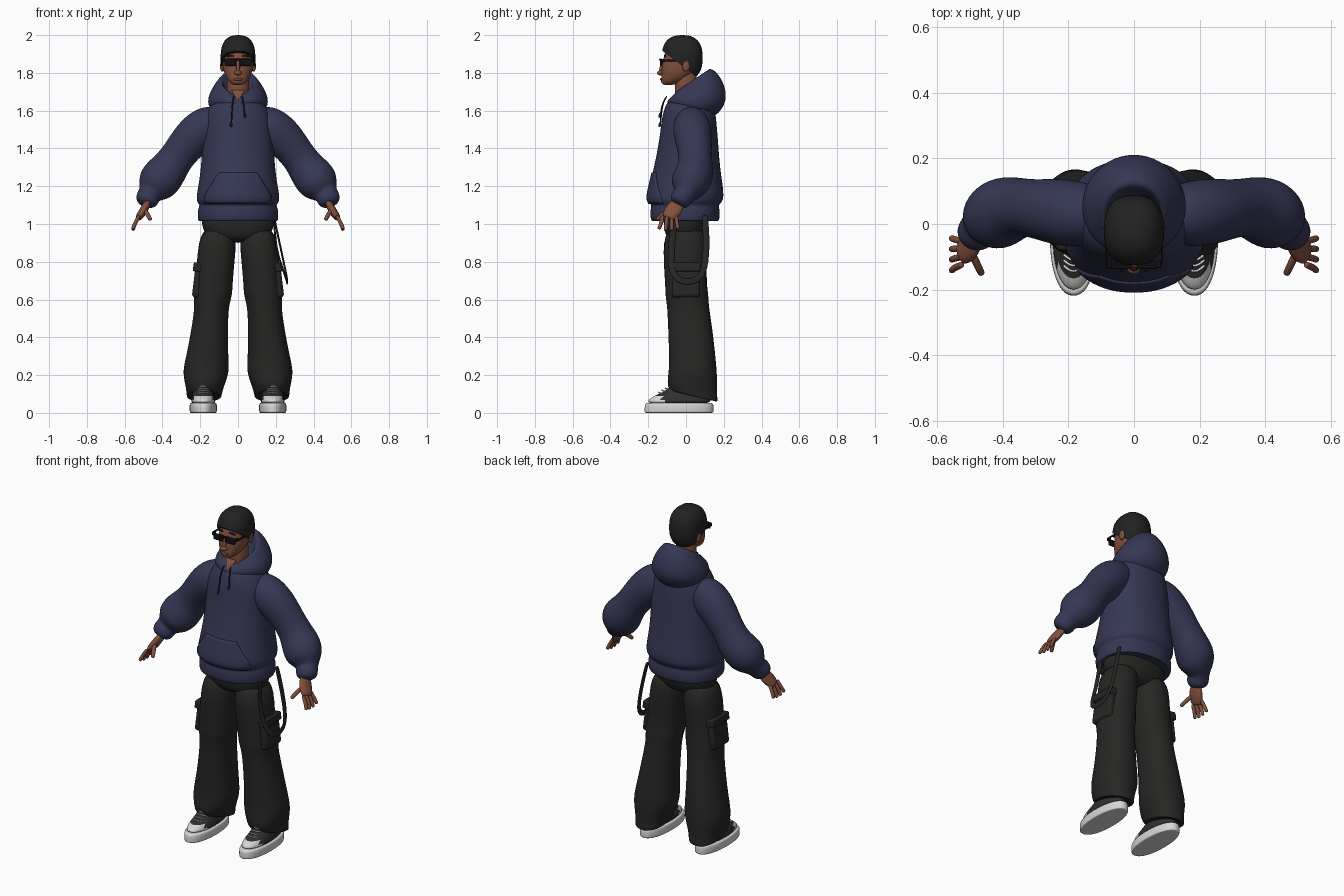
import bpy, bmesh
from math import sin, cos, pi, radians, copysign
from mathutils import Vector, Matrix

if "Cube" in bpy.data.objects:
    bpy.data.objects.remove(bpy.data.objects["Cube"])

SIDES = {"left": 1, "right": -1}


def material(name, *rgb):
    m = bpy.data.materials.new(name)
    m.use_nodes = True
    m.diffuse_color = (*rgb, 1)
    bsdf = m.node_tree.nodes["Principled BSDF"]
    bsdf.inputs["Base Color"].default_value = (*rgb, 1)
    bsdf.inputs["Roughness"].default_value = .8
    return m


NAVY = material("navy cloth", .036, .038, .088)
CORD = material("dark navy cord", .014, .015, .035)
BLACK = material("black cloth", .019, .019, .018)
SKIN = material("brown skin", .22, .08, .046)
LIPS = material("lip brown", .17, .055, .04)
HAIR = material("black hair", .016, .016, .016)
GLASS = material("glossy black", .005, .005, .006)
WHITE = material("white rubber", .68, .68, .67)
CANVAS = material("charcoal canvas", .03, .03, .03)


def finish(name, bm, materials, subdivisions=0):
    """Turn a bmesh into a named, shaded object."""
    bmesh.ops.recalc_face_normals(bm, faces=bm.faces[:])
    mesh = bpy.data.meshes.new(name)
    bm.to_mesh(mesh)
    bm.free()
    for m in materials:
        mesh.materials.append(m)
    mesh.shade_smooth()
    ob = bpy.data.objects.new(name, mesh)
    bpy.context.collection.objects.link(ob)
    if subdivisions:
        mod = ob.modifiers.new("smooth", "SUBSURF")
        mod.levels = mod.render_levels = subdivisions
    else:
        mesh.set_sharp_from_angle(angle=radians(40))
    return ob


def bridge(rings):
    """Join equal rings of points with faces and cap both ends."""
    bm = bmesh.new()
    loops = [[bm.verts.new(point) for point in ring] for ring in rings]
    for low, high in zip(loops, loops[1:]):
        for i in range(len(low)):
            bm.faces.new((low[i - 1], low[i], high[i], high[i - 1]))
    bm.faces.new(loops[0])
    bm.faces.new(loops[-1])
    return bm


def angles(count):
    return [2 * pi * i / count for i in range(count)]


def loft(name, rows, *materials, side=1, power=2.2, dip=0, centre=lambda z: 0, rule=None):
    """Stacked rings; row = half width, front y, back y, front z and, if tilted, back z."""
    rings = []
    for half, front, back, z, *tilted in rows:
        z_back = tilted[0] if tilted else z
        ring = []
        for a in angles(28):
            c = copysign(abs(cos(a)) ** (2 / power), cos(a))
            s = copysign(abs(sin(a)) ** (2 / power), sin(a))
            t = (1 + s) / 2
            ring.append((side * (centre(z) + half * c), front + (back - front) * t,
                         z + (z_back - z) * t - dip * max(0, -s) ** 8))
        rings.append(ring)
    bm = bridge(rings)
    if rule:
        for face in bm.faces:
            face.material_index = rule(face.calc_center_median())
    return finish(name, bm, materials, 2)


def tube(name, path, mat, radius=0, side=1, flat=1, ref=(0, 1, 0), count=12):
    """Round-ended tube; a path point may carry its own radius."""
    points = [Vector(p[:3]) for p in path]
    last = len(path) - 1
    rings = []
    for i, p in enumerate(path):
        r = p[3] if len(p) > 3 else radius
        along = (points[min(i + 1, last)] - points[max(i - 1, 0)]).normalized()
        u = along.cross(Vector(ref)).normalized()
        v = u.cross(along) * flat
        steps = [(-.4, .6)] * (i == 0) + [(0, 1)] + [(.4, .6)] * (i == last)
        for ahead, scale in steps:
            ring = [points[i] + r * (along * ahead + scale * (u * cos(a) + v * sin(a)))
                    for a in angles(count)]
            rings.append([(side * q.x, q.y, q.z) for q in ring])
    return finish(name, bridge(rings), [mat], 2)


def place(bm, centre, half, tilt=0):
    bmesh.ops.transform(bm, verts=bm.verts, matrix=Matrix.Translation(centre)
                        @ Matrix.Rotation(radians(tilt), 4, "Y") @ Matrix.Diagonal((*half, 1)))


def box(name, centre, half, mat, bevel=.003, tilt=0):
    bm = bmesh.new()
    bmesh.ops.create_cube(bm, size=2)
    place(bm, centre, half, tilt)
    mod = finish(name, bm, [mat]).modifiers.new("soft edges", "BEVEL")
    mod.width, mod.segments = bevel, 2


def ball(name, centre, half, mat, power=2, cut=None):
    """Ellipsoid, optionally squarer and cut off below a plane."""
    bm = bmesh.new()
    bmesh.ops.create_uvsphere(bm, u_segments=32, v_segments=20, radius=1)
    for v in bm.verts:
        v.co = [copysign(abs(k) ** (2 / power), k) for k in v.co]
    place(bm, centre, half)
    if cut:
        bmesh.ops.bisect_plane(bm, geom=bm.verts[:] + bm.edges[:] + bm.faces[:],
                               plane_co=cut[0], plane_no=cut[1], clear_inner=True)
        bmesh.ops.holes_fill(bm, edges=bm.edges[:])
    return finish(name, bm, [mat])


# Hoodie body with a ribbed hem, and the hood lying on the shoulders
torso = loft("hoodie_body", [
    (.19, -.16, .16, 1.03), (.21, -.18, .17, 1.01), (.215, -.19, .18, 1.03),
    (.215, -.19, .18, 1.08), (.2, -.18, .17, 1.1), (.225, -.21, .2, 1.12),
    (.215, -.2, .2, 1.18), (.195, -.17, .18, 1.3), (.19, -.14, .17, 1.45),
    (.18, -.13, .16, 1.56), (.15, -.11, .15, 1.63), (.1, -.08, .12, 1.67)], NAVY)
loft("hood", [
    (.13, -.09, .13, 1.64, 1.55), (.16, -.1, .19, 1.65, 1.6), (.16, -.1, .22, 1.67, 1.67),
    (.14, -.09, .2, 1.68, 1.75), (.11, -.075, .16, 1.69, 1.81), (.09, -.06, .12, 1.7, 1.83),
    (.08, -.05, .1, 1.69, 1.79), (.06, -.04, .08, 1.66, 1.7)], NAVY, power=2, dip=.02)

# Front pouch wrapped onto the body
bm = bmesh.new()
bmesh.ops.create_grid(bm, x_segments=20, y_segments=12, size=1)
for v in bm.verts:
    t = (v.co.y + 1) / 2
    v.co = (v.co.x * min(.175, .2 - .1 * t), -.4, 1.11 + .16 * t)
pouch = finish("front_pouch", bm, [NAVY])
wrap = pouch.modifiers.new("wrap", "SHRINKWRAP")
wrap.target = torso
wrap.wrap_method, wrap.wrap_mode = "PROJECT", "ABOVE_SURFACE"
wrap.use_project_y, wrap.offset = True, .002
thick = pouch.modifiers.new("thickness", "SOLIDIFY")
thick.thickness, thick.offset = .009, 0

# Neck and the skin showing in the collar opening
tube("neck", [(0, 0, 1.64), (0, 0, 1.8)], SKIN, radius=.06, count=24)
bm = bmesh.new()
bm.faces.new([bm.verts.new(p) for p in
              ((-.036, -.066, 1.71), (0, -.114, 1.65), (.036, -.066, 1.71))])
bmesh.ops.solidify(bm, geom=bm.faces[:], thickness=.005)
finish("collar_opening", bm, [SKIN])

# Head, hair and face
loft("head", [
    (.025, -.12, -.07, 1.735), (.046, -.135, -.02, 1.75), (.067, -.13, .03, 1.78),
    (.08, -.13, .06, 1.82), (.083, -.12, .075, 1.88), (.07, -.1, .06, 1.95)], SKIN)
ball("hair", (0, -.02, 1.88), (.092, .108, .12), HAIR, power=2.5,
     cut=((0, -.11, 1.905), (0, .6, .8)))
ball("nose_tip", (0, -.135, 1.8), (.02, .018, .013), SKIN)
tube("nose_ridge", [(0, -.138, 1.802), (0, -.12, 1.86)], SKIN, radius=.01)
ball("lips", (0, -.127, 1.766), (.025, .011, .008), LIPS)
box("glasses_bridge", (0, -.137, 1.87), (.012, .005, .005), GLASS)

# Trouser seat
loft("trouser_seat", [(.1, -.06, .06, .9), (.17, -.11, .1, .93),
                      (.195, -.12, .12, 1), (.195, -.12, .12, 1.05)], BLACK)

for label, side in SIDES.items():
    # Ear, eyebrow and sunglasses
    ball(f"ear_{label}", (side * .084, 0, 1.837), (.011, .02, .03), SKIN)
    box(f"eyebrow_{label}", (side * .04, -.111, 1.89), (.02, .006, .004), HAIR, tilt=side * 6)
    box(f"lens_{label}", (side * .04, -.131, 1.856), (.032, .006, .019), GLASS, bevel=.005)
    box(f"glasses_corner_{label}", (side * .076, -.122, 1.866), (.007, .012, .008), GLASS)
    box(f"glasses_arm_{label}", (side * .086, -.06, 1.866), (.003, .064, .005), GLASS, .001)

    # Drawstring with a thicker tip, longer on the right
    end = 1.54 + side * .025
    tube(f"drawstring_{label}", [(.022, -.102, 1.675), (.03, -.126, 1.64),
                                 (.036, -.137, end)], CORD, .004, side)
    tube(f"drawstring_tip_{label}", [(.036, -.137, end + .02), (.036, -.142, end)],
         CORD, .006, side)

    # Sleeve gathered above its cuff
    tube(f"sleeve_{label}", [
        (.12, .03, 1.55, .09), (.18, .03, 1.51, .11), (.25, .04, 1.45, .105),
        (.32, .05, 1.36, .09), (.36, .05, 1.3, .1), (.4, .04, 1.25, .113),
        (.44, .01, 1.2, .105), (.465, 0, 1.16, .06), (.475, -.02, 1.145, .063),
        (.485, -.035, 1.12, .06)], NAVY, side=side, flat=.95, count=24)

    # Hand with spread fingers
    tube(f"palm_{label}", [(.48, -.04, 1.11, .02), (.5, -.07, 1.07, .024),
                           (.525, -.09, 1.035, .02)], SKIN, side=side, flat=2)
    for i in range(4):
        base, tip, low = -.124 + .024 * i, -.142 + .033 * i, .965 + .008 * abs(i - 1.5)
        tube(f"finger_{i + 1}_{label}", [
            (.525, base, 1.04), (.547, (base + tip) / 2, 1), (.556, tip, low)],
            SKIN, .0105, side)
    tube(f"thumb_{label}", [(.5, -.075, 1.08), (.48, -.12, 1.055), (.465, -.15, 1.025)],
         SKIN, .012, side)

    # Wide trouser leg with a cargo pocket
    loft(f"trouser_leg_{label}", [
        (.1, -.12, .12, 1), (.1, -.12, .11, .8), (.1, -.11, .11, .68),
        (.104, -.11, .12, .62), (.09, -.1, .12, .57), (.096, -.095, .14, .45),
        (.11, -.09, .155, .31), (.125, -.09, .165, .23, .21), (.106, -.1, .165, .17, .14),
        (.095, -.095, .165, .135, .09), (.092, -.075, .17, .11, .05),
        (.08, -.06, .15, .12, .07)], BLACK, side=side, centre=lambda z: .19 - .09 * z)
    box(f"cargo_pocket_{label}", (side * .206, 0, .7), (.028, .075, .09), BLACK,
        bevel=.015, tilt=-side * 7)
    box(f"pocket_flap_{label}", (side * .207, 0, .77), (.03, .08, .024), BLACK,
        bevel=.008, tilt=-side * 7)

    # Canvas shoe with rubber sole, toe cap and laces
    loft(f"shoe_sole_{label}", [
        (.06, -.2, .13, 0), (.07, -.22, .145, 0), (.073, -.22, .147, .01),
        (.073, -.22, .147, .045), (.068, -.21, .14, .052), (.06, -.2, .13, .052)],
        WHITE, side=side, centre=lambda z: .184)
    loft(f"shoe_upper_{label}", [
        (.066, -.21, .13, .045), (.064, -.2, .13, .07), (.059, -.17, .13, .09),
        (.054, -.12, .13, .11), (.05, -.095, .13, .13), (.046, -.08, .12, .15)],
        CANVAS, WHITE, side=side, centre=lambda z: .184,
        rule=lambda c: int(c.y < -.13 and c.z < .1))
    for i in range(4):
        y, z = -.145 + .017 * i, .109 + .011 * i
        tube(f"lace_{i + 1}_{label}", [
            (.184 + k * .03, y + .018 * k * k, z - .006 * k * k)
            for k in (-1, -.5, 0, .5, 1)], WHITE, .004, side)

# Flat strap hanging in a loop from the left hip
tube("hip_strap", [
    (.19, .1, 1.04), (.22, .11, .9), (.25, .1, .76), (.26, .07, .71), (.26, .02, .69),
    (.26, -.04, .7), (.24, -.08, .75), (.2, -.08, .87), (.19, -.06, 1.03)],
    BLACK, radius=.018, flat=.3, ref=(1, 0, 0))
